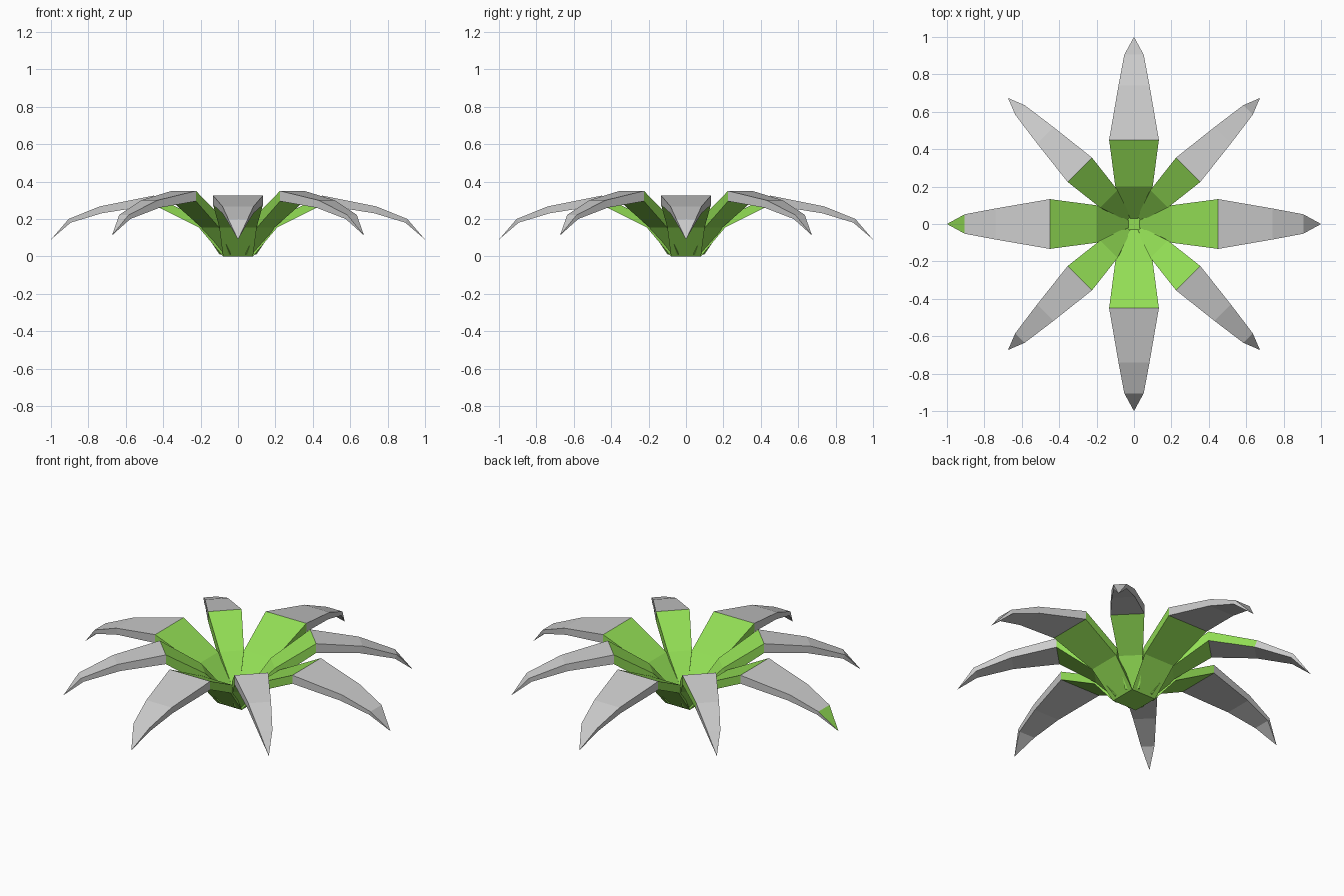
import bpy, bmesh
from math import radians, cos, sin

if "Cube" in bpy.data.objects:
    bpy.data.objects.remove(bpy.data.objects["Cube"])

green = bpy.data.materials.new("leaf_green")
green.diffuse_color = (0.29, 0.73, 0.09, 1)
green.use_nodes = True
green.node_tree.nodes["Principled BSDF"].inputs["Base Color"].default_value = green.diffuse_color
grey = bpy.data.materials.new("leaf_grey")
grey.diffuse_color = (0.8, 0.8, 0.8, 1)
grey.use_nodes = True
grey.node_tree.nodes["Principled BSDF"].inputs["Base Color"].default_value = grey.diffuse_color

# stations along a leaf: (radius top, z top, half width top, radius bottom, z bottom, half width bottom)
LONG = [(0.03, 0.04, 0.02, 0.08, 0.0, 0.08),
        (0.20, 0.20, 0.10, 0.21, 0.155, 0.10),
        (0.45, 0.325, 0.133, 0.45, 0.275, 0.133),
        (0.74, 0.267, 0.083, 0.73, 0.23, 0.083),
        (0.905, 0.20, 0.052, 0.895, 0.18, 0.052)]
SHORT = [(0.04, 0.04, 0.015, 0.10, 0.01, 0.04),
         (0.19, 0.21, 0.066, 0.21, 0.155, 0.066),
         (0.41, 0.35, 0.092, 0.41, 0.295, 0.092),
         (0.67, 0.30, 0.062, 0.655, 0.26, 0.062),
         (0.862, 0.222, 0.036, 0.85, 0.20, 0.036)]


def leaf(name, angle, stations, tip, odd_faces=()):
    """Box-section blade lofted through the stations to a pointed tip."""
    a = radians(angle)
    bm = bmesh.new()

    def vert(r, s, z):
        return bm.verts.new((r * cos(a) - s * sin(a), r * sin(a) + s * cos(a), z))

    rings = [[vert(rt, wt, zt), vert(rt, -wt, zt), vert(rb, -wb, zb), vert(rb, wb, zb)]
             for rt, zt, wt, rb, zb, wb in stations]
    point = vert(tip[0], 0, tip[1])
    bm.faces.new(rings[0])
    for i, ring in enumerate(rings):
        for k in range(4):
            n = (k + 1) % 4
            if i + 1 < len(rings):
                f = bm.faces.new((ring[k], ring[n], rings[i + 1][n], rings[i + 1][k]))
            else:
                f = bm.faces.new((ring[k], ring[n], point))
            # inner part green, outer part grey, a few stray green facets
            f.material_index = 1 if i >= 2 and (i, k) not in odd_faces else 0
    bmesh.ops.recalc_face_normals(bm, faces=bm.faces)
    me = bpy.data.meshes.new(name)
    bm.to_mesh(me)
    bm.free()
    me.materials.append(green)
    me.materials.append(grey)
    bpy.context.collection.objects.link(bpy.data.objects.new(name, me))


# four long leaves on the axes, four short ones on the diagonals
for i in range(4):
    leaf(f"long_leaf_{i + 1}", 90 * i, LONG, (1.0, 0.09), [(4, 0)] if i == 2 else ())
    leaf(f"short_leaf_{i + 1}", 45 + 90 * i, SHORT, (0.953, 0.112), [(2, 1)] if i == 1 else ())

# small square base under the leaves
bpy.ops.mesh.primitive_cone_add(vertices=4, radius1=0.08 * 2 ** 0.5, radius2=0.04, depth=0.035,
                                location=(0, 0, 0.0175), rotation=(0, 0, radians(45)))
base = bpy.context.object
base.name = "plant_base"
base.data.materials.append(green)
bpy.ops.object.transform_apply(location=True, rotation=True, scale=True)
for v in base.data.vertices:
    print(v.co)
